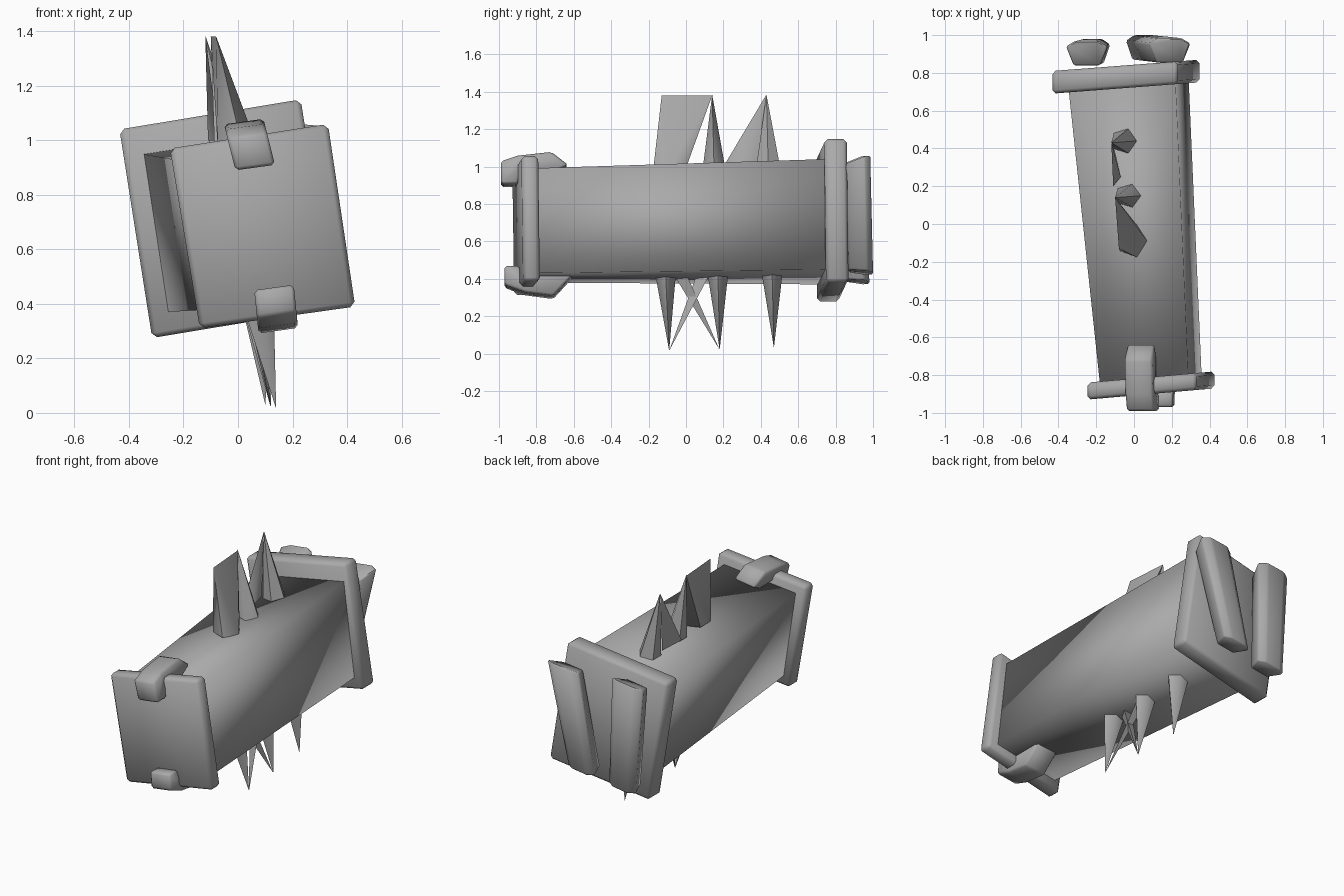
import bpy
import bmesh
from math import cos, sin, tau

cube = bpy.data.objects.get("Cube")
if cube:
    bpy.data.objects.remove(cube, do_unlink=True)

grey = bpy.data.materials.new("plain_grey")
grey.use_nodes = True
grey.diffuse_color = (0.4, 0.4, 0.4, 1)
grey.node_tree.nodes["Principled BSDF"].inputs["Base Color"].default_value = (0.4, 0.4, 0.4, 1)


def finish(name, bm, bevel=0, angle=1.75):
    bmesh.ops.recalc_face_normals(bm, faces=bm.faces)
    mesh = bpy.data.meshes.new(name)
    bm.to_mesh(mesh)
    bm.free()
    mesh.materials.append(grey)
    obj = bpy.data.objects.new(name, mesh)
    bpy.context.collection.objects.link(obj)
    if bevel:
        mod = obj.modifiers.new("soft_edges", "BEVEL")
        mod.width = bevel
        mod.segments = 1
    bpy.ops.object.select_all(action="DESELECT")
    obj.select_set(True)
    bpy.context.view_layer.objects.active = obj
    bpy.ops.object.shade_smooth_by_angle(angle=angle)
    return obj


def loft(name, ring_a, ring_b, bevel=0, angle=1.75):
    """Closed solid between two matching rings."""
    bm = bmesh.new()
    a = [bm.verts.new(p) for p in ring_a]
    b = [bm.verts.new(p) for p in ring_b]
    bm.faces.new(a)
    bm.faces.new(b[::-1])
    for i in range(len(a)):
        j = (i + 1) % len(a)
        bm.faces.new((a[i], b[i], b[j], a[j]))
    return finish(name, bm, bevel, angle)


def hull(name, points):
    bm = bmesh.new()
    for p in points:
        bm.verts.new(p)
    out = bmesh.ops.convex_hull(bm, input=bm.verts)
    loose = [v for v in out["geom_interior"] if isinstance(v, bmesh.types.BMVert)]
    bmesh.ops.delete(bm, geom=loose, context="VERTS")
    return finish(name, bm, angle=1.2)


def base(x, y, z, rx, ry):
    return [(x + rx * cos(tau * i / 5), y + ry * sin(tau * i / 5), z) for i in range(5)]


def plate(name, corners, y_left, y_right, thick):
    """Tilted end plate; y runs from the -x edge to the +x edge."""
    x0 = min(c[0] for c in corners)
    x1 = max(c[0] for c in corners)
    front = [(x, y_left + (y_right - y_left) * (x - x0) / (x1 - x0), z) for x, z in corners]
    loft(name, front, [(x, y + thick, z) for x, y, z in front], 0.018)


def strap(name, profile, x, width, lean, z_mid):
    """Hooked strap, its side profile swept across x."""
    def ring(side):
        return [(x + side * width / 2 + lean * (z_mid - z), y, z + side * 0.01)
                for y, z in profile]
    loft(name, ring(-1), ring(1), 0.012)


def bar(name, top, bottom):
    """Back bar with a tapered section, wide on the outer side."""
    section = [(-0.07, -0.12), (-0.11, -0.02), (-0.06, 0.01),
               (0.06, 0.01), (0.11, -0.02), (0.07, -0.12)]
    rings = [[(x + u * k, y + v, z + v * tilt + u * 0.12) for u, v in section]
             for (x, y, z), tilt, k in ((top, 0.35, 1), (bottom, -0.1, 0.85))]
    loft(name, *rings, bevel=0.008)


# Tapered main body
loft("body",
     [(-0.18, -0.85, 0.92), (0.29, -0.85, 0.99), (0.36, -0.85, 0.43), (-0.10, -0.85, 0.38)],
     [(-0.35, 0.75, 0.95), (0.22, 0.75, 1.04), (0.29, 0.75, 0.45), (-0.26, 0.75, 0.37)])

# End plates
plate("front_plate", [(-0.25, 0.97), (0.33, 1.06), (0.43, 0.39), (-0.14, 0.31)],
      -0.93, -0.87, 0.09)
plate("back_plate", [(-0.435, 1.04), (0.23, 1.15), (0.35, 0.385), (-0.315, 0.275)],
      0.69, 0.75, 0.12)

# Hooked straps over the front plate
strap("top_strap", [(-0.99, 0.90), (-0.99, 1.02), (-0.9, 1.05), (-0.72, 1.07),
                    (-0.63, 1.0), (-0.72, 0.96), (-0.88, 0.97), (-0.9, 0.90)],
      0.043, 0.145, 0.25, 0.98)
strap("bottom_strap", [(-0.97, 0.46), (-0.97, 0.36), (-0.86, 0.32), (-0.71, 0.30),
                       (-0.6, 0.42), (-0.72, 0.45), (-0.88, 0.42), (-0.89, 0.46)],
      0.14, 0.145, 0.1, 0.38)

# Bars on the back plate
bar("left_back_bar", (0.19, 0.975, 1.05), (0.05, 0.99, 0.43))
bar("right_back_bar", (-0.25, 0.96, 1.05), (-0.22, 0.97, 0.38))

# Upper blade and spikes
hull("top_blade", base(-0.01, -0.09, 0.98, 0.08, 0.09)
     + [(-0.08, -0.13, 1.38), (-0.10, 0.14, 1.38)])
hull("top_middle_spike", base(-0.03, 0.15, 0.98, 0.07, 0.065) + [(-0.10, 0.14, 1.385)])
hull("top_rear_spike", base(-0.05, 0.44, 0.98, 0.07, 0.07) + [(-0.12, 0.43, 1.385)])
hull("top_web", [(-0.11, 0.2, 1.0), (-0.07, 0.25, 1.0), (-0.10, 0.38, 1.0),
                 (-0.12, 0.43, 1.385)])

# Lower spikes with crossing webs between the first two
for place, y, tip in (("front", -0.11, (0.14, -0.09, 0.015)),
                      ("middle", 0.17, (0.12, 0.18, 0.02)),
                      ("rear", 0.46, (0.10, 0.47, 0.03))):
    hull("bottom_" + place + "_spike", base(0.06, y, 0.44, 0.07, 0.06) + [tip])
hull("front_web", [(0.04, 0.06, 0.43), (0.08, 0.13, 0.43), (0.02, 0.13, 0.43),
                   (0.14, -0.09, 0.015)])
hull("middle_web", [(0.04, -0.07, 0.43), (0.08, 0.0, 0.43), (0.02, 0.0, 0.43),
                    (0.12, 0.18, 0.02)])
